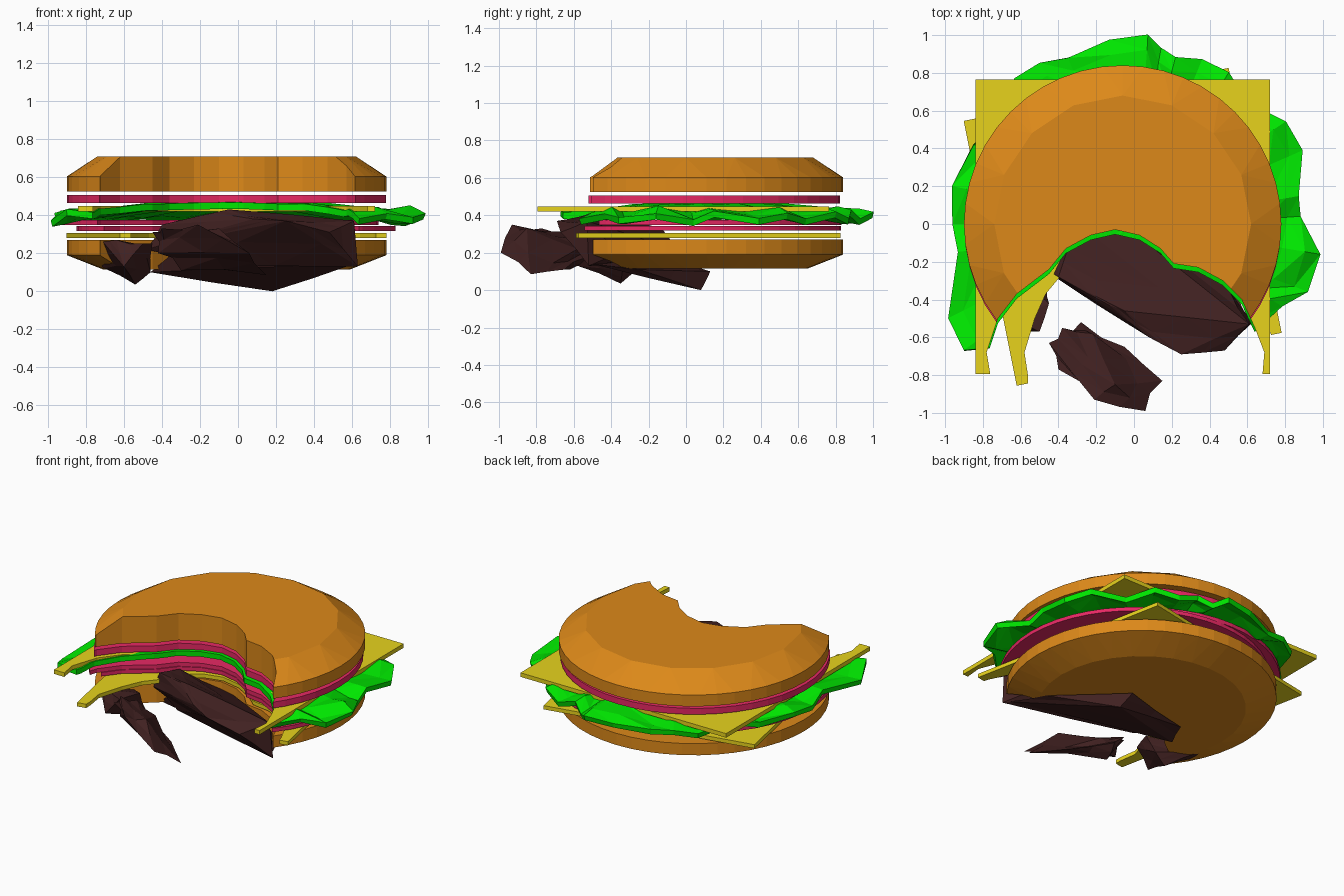
import bpy
import bmesh
import random
from math import cos, sin, pi, radians
from mathutils import Vector, Matrix

random.seed(11)
if "Cube" in bpy.data.objects:
    bpy.data.objects.remove(bpy.data.objects["Cube"], do_unlink=True)


def material(name, rgb):
    mat = bpy.data.materials.new(name)
    mat.use_nodes = True
    mat.diffuse_color = (*rgb, 1)
    mat.node_tree.nodes["Principled BSDF"].inputs["Base Color"].default_value = (*rgb, 1)
    return mat


BREAD = material("toasted bread", (0.72, 0.25, 0.01))
CHEESE = material("yellow cheese", (0.8, 0.65, 0.012))
LETTUCE = material("bright green", (0, 0.8, 0))
TOMATO = material("tomato red", (0.82, 0.022, 0.13))
MEAT = material("dark brown meat", (0.052, 0.015, 0.015))

# Outline of the bite, from the left cheek of the bun to the right one
BITE = [(-0.76, -1.1), (-0.76, -0.8), (-0.78, -0.68), (-0.72, -0.5),
        (-0.62, -0.37), (-0.45, -0.24), (-0.36, -0.13), (-0.23, -0.06),
        (-0.1, -0.03), (0.03, -0.06), (0.14, -0.13), (0.21, -0.21),
        (0.34, -0.23), (0.47, -0.3), (0.57, -0.4), (0.64, -0.55),
        (0.69, -0.68), (0.68, -0.8), (0.68, -1.1)]
# The bottom cheese was bitten further along x, the lettuce less deeply
CHEESE_BITE = [(x + (0.13 - 0.09 * x) * min(1, -y / 0.45), y) for x, y in BITE]
LETTUCE_BITE = [(x, y - 0.025) for x, y in BITE]


def finish(bm, name, mat=None):
    bmesh.ops.recalc_face_normals(bm, faces=bm.faces)
    mesh = bpy.data.meshes.new(name)
    bm.to_mesh(mesh)
    bm.free()
    obj = bpy.data.objects.new(name, mesh)
    bpy.context.collection.objects.link(obj)
    if mat:
        mesh.materials.append(mat)
    return obj


def apply_modifier(obj, kind, **settings):
    mod = obj.modifiers.new(kind.lower(), kind)
    for key, value in settings.items():
        setattr(mod, key, value)
    bpy.context.view_layer.objects.active = obj
    bpy.ops.object.modifier_apply(modifier=mod.name)


def prism(name, outline, low, high, mat=None):
    bm = bmesh.new()
    face = bm.faces.new([bm.verts.new((x, y, low)) for x, y in outline])
    side = bmesh.ops.extrude_face_region(bm, geom=[face])["geom"]
    moved = [v for v in side if isinstance(v, bmesh.types.BMVert)]
    bmesh.ops.translate(bm, verts=moved, vec=(0, 0, high - low))
    return finish(bm, name, mat)


def bite(obj, outline=BITE):
    cutter = prism("bite_cutter", outline, -0.5, 1.5)
    cutter.hide_render = True
    apply_modifier(obj, "BOOLEAN", object=cutter, operation="DIFFERENCE", solver="EXACT")
    bpy.data.objects.remove(cutter, do_unlink=True)


def circle(radius, count, cx=-0.06, cy=0.0):
    return [(cx + radius * cos(2 * pi * i / count), cy + radius * sin(2 * pi * i / count))
            for i in range(count)]


def hull(name, points, mat, rough=0.0):
    bm = bmesh.new()
    for p in points:
        bm.verts.new(p)
    found = bmesh.ops.convex_hull(bm, input=bm.verts[:])
    loose = {v for v in found["geom_interior"] + found["geom_unused"]
             if isinstance(v, bmesh.types.BMVert)}
    bmesh.ops.delete(bm, geom=list(loose), context="VERTS")
    if rough:
        # Break the big facets up into craggy ones, keeping the corners
        bmesh.ops.triangulate(bm, faces=bm.faces[:])
        corners = {v.co.to_tuple(4) for v in bm.verts}
        bmesh.ops.subdivide_edges(bm, edges=bm.edges[:], cuts=1, use_grid_fill=True)
        bm.normal_update()
        for v in bm.verts:
            if v.co.to_tuple(4) not in corners:
                v.co -= v.normal * random.uniform(-0.4, 1) * rough
    else:
        bmesh.ops.dissolve_limit(bm, angle_limit=0.01, verts=bm.verts, edges=bm.edges)
    return finish(bm, name, mat)


# Buns: a short upright wall and a wide chamfer to the flat side
def bun(name, inner, wall, flat, flat_radius, flat_sides):
    rings = [(0.84, 48, inner), (0.84, 48, wall), (flat_radius, flat_sides, flat)]
    points = [(x, y, z) for r, n, z in rings for x, y in circle(r, n)]
    bite(hull(name, points, BREAD))


bun("top_bun", 0.525, 0.603, 0.708, 0.68, 16)
bun("bottom_bun", 0.27, 0.19, 0.115, 0.65, 32)

# Tomato slices
for name, cx, cy, low, high in [("top_tomato", -0.06, -0.015, 0.463, 0.505),
                                ("middle_tomato", -0.1, -0.01, 0.347, 0.374),
                                ("lower_tomato", -0.01, -0.01, 0.318, 0.344)]:
    bite(prism(name, circle(0.838, 48, cx, cy), low, high, TOMATO))


# Square cheese slices
def cheese(name, size, turn, low, high, outline):
    spin = Matrix.Rotation(radians(turn), 2)
    corners = [spin @ Vector((sx, sy)) * size / 2 + Vector((-0.06, -0.015))
               for sx, sy in [(-1, -1), (1, -1), (1, 1), (-1, 1)]]
    bite(prism(name, corners, low, high, CHEESE), outline)


cheese("top_cheese", 1.56, 0, 0.42, 0.448, BITE)
cheese("bottom_cheese", 1.43, 11.3, 0.279, 0.305, CHEESE_BITE)

# Lettuce: crumpled rings inside an uneven rim, highest in the middle
RIM = [(0.07, 1.0), (0.14, 0.93), (0.22, 0.88), (0.36, 0.87), (0.5, 0.8), (0.6, 0.64),
       (0.8, 0.54), (0.89, 0.39), (0.87, 0.15), (0.88, 0.04), (0.98, -0.16),
       (0.92, -0.36), (0.78, -0.43), (0.6, -0.6), (0, -0.8), (-0.6, -0.64),
       (-0.9, -0.67), (-0.98, -0.5), (-0.93, -0.15), (-0.96, 0), (-0.96, 0.2),
       (-0.85, 0.42), (-0.72, 0.54), (-0.63, 0.77), (-0.5, 0.85), (-0.35, 0.88),
       (-0.13, 0.97)]
bm = bmesh.new()
rings = []
for scale, height, wave in [(1, 0.385, 0.03), (0.92, 0.4, 0.035),
                            (0.8, 0.408, 0.015), (0.5, 0.442, 0.008)]:
    # Neighbouring points go up and down in turn, which folds the leaf
    rings.append([bm.verts.new((x * scale, y * scale,
                                height + wave * (-1) ** i * random.uniform(0.2, 1)))
                  for i, (x, y) in enumerate(RIM)])
middle = bm.verts.new((0, 0, 0.452))
for i in range(len(RIM)):
    j = (i + 1) % len(RIM)
    for outer, inner in zip(rings, rings[1:]):
        bm.faces.new((outer[i], outer[j], inner[j]))
        bm.faces.new((outer[i], inner[j], inner[i]))
    bm.faces.new((rings[-1][i], rings[-1][j], middle))
lettuce = finish(bm, "lettuce", LETTUCE)
apply_modifier(lettuce, "SOLIDIFY", thickness=0.035, offset=0)
bite(lettuce, LETTUCE_BITE)

# Torn meat: a slab tilting up out of the bite, its low underside, and two crumbs
hull("meat_slab", [(-0.48, -0.24, 0.22), (-0.4, -0.28, 0.35), (-0.35, -0.13, 0.33),
                   (-0.13, -0.43, 0.41), (-0.05, -0.46, 0.43), (0.08, -0.6, 0.38),
                   (0.25, -0.69, 0.37), (0.48, -0.67, 0.31), (0.61, -0.53, 0.37),
                   (0.63, -0.52, 0.13), (-0.25, -0.05, 0.2), (-0.05, -0.01, 0.2),
                   (0.2, -0.18, 0.2), (0.5, -0.34, 0.2), (-0.25, -0.3, 0.14),
                   (0.3, -0.4, 0.15)], MEAT, 0.012)
hull("meat_underside", [(0.18, 0.08, 0), (0.12, 0.13, 0.1), (-0.15, -0.05, 0.06),
                        (0.5, -0.25, 0.11), (-0.46, -0.18, 0.1), (-0.38, 0.0, 0.1),
                        (-0.3, -0.28, 0.24), (0.1, -0.35, 0.2), (0.6, -0.5, 0.14)],
     MEAT, 0.008)
hull("front_crumb", [(-0.28, -0.52, 0.18), (-0.22, -0.58, 0.22), (-0.05, -0.65, 0.11),
                     (0.15, -0.83, 0.085), (0.06, -0.99, 0.2), (-0.21, -0.93, 0.35),
                     (-0.1, -0.85, 0.33), (-0.4, -0.77, 0.33), (-0.45, -0.63, 0.31),
                     (-0.38, -0.55, 0.27), (-0.3, -0.62, 0.11), (-0.42, -0.68, 0.2)],
     MEAT, 0.03)
hull("side_crumb", [(-0.71, -0.48, 0.26), (-0.64, -0.52, 0.27), (-0.6, -0.58, 0.13),
                    (-0.5, -0.57, 0.25), (-0.45, -0.42, 0.25), (-0.54, -0.35, 0.035),
                    (-0.7, -0.3, 0.12), (-0.46, -0.34, 0.1), (-0.72, -0.2, 0.14)],
     MEAT, 0.015)
